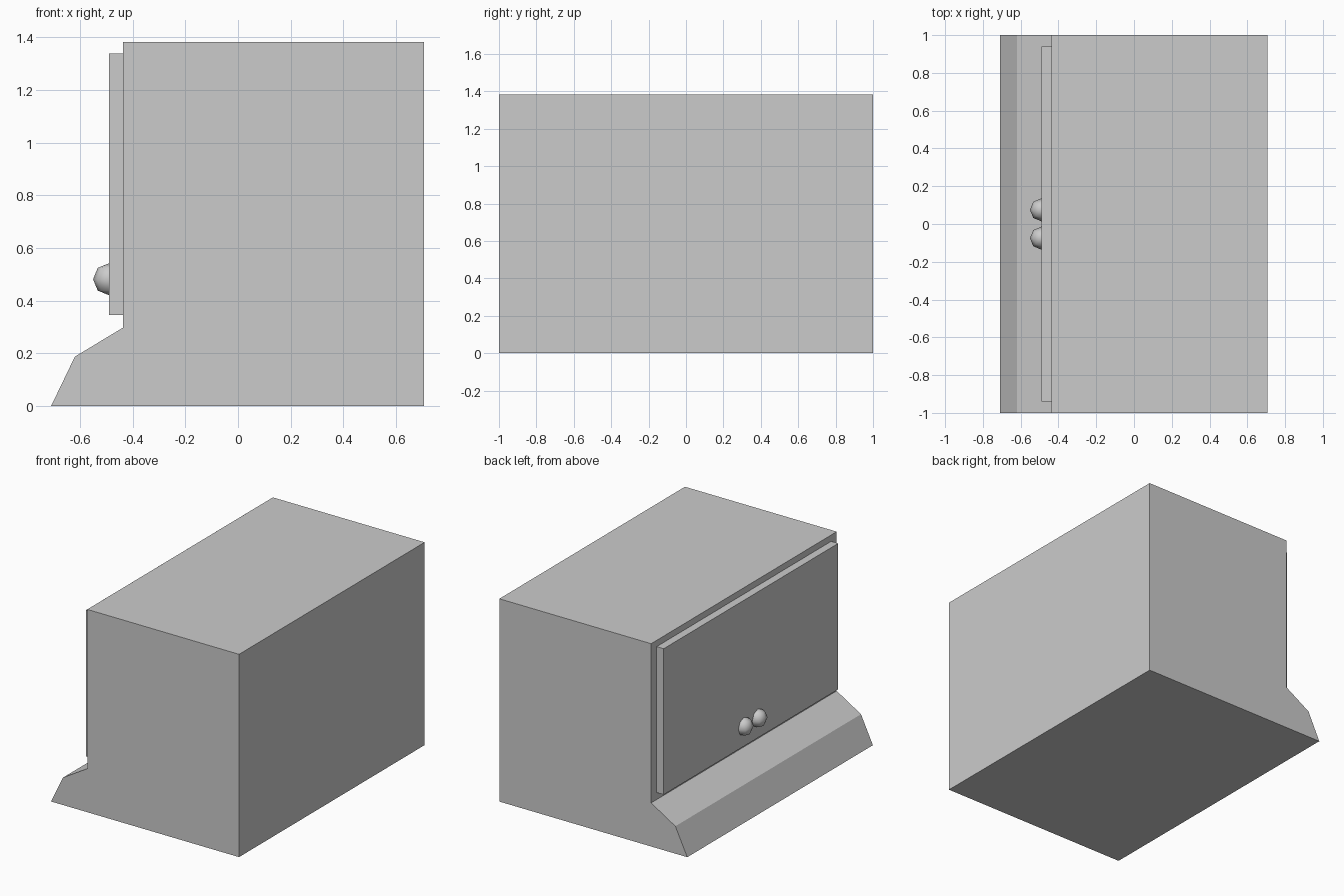
import bpy
import bmesh

cube = bpy.data.objects.get("Cube")
if cube:
    bpy.data.objects.remove(cube, do_unlink=True)

grey = bpy.data.materials.new("light grey")
grey.use_nodes = True
colour = (0.6, 0.6, 0.6, 1)
grey.diffuse_color = colour
grey.node_tree.nodes["Principled BSDF"].inputs["Base Color"].default_value = colour


def add_object(name, bm):
    bmesh.ops.recalc_face_normals(bm, faces=bm.faces)
    mesh = bpy.data.meshes.new(name)
    bm.to_mesh(mesh)
    bm.free()
    mesh.materials.append(grey)
    obj = bpy.data.objects.new(name, mesh)
    bpy.context.collection.objects.link(obj)
    return obj


def extrude_profile(name, points, half_width):
    """Sweep an (x, z) outline along y, centred on y = 0."""
    bm = bmesh.new()
    face = bm.faces.new([bm.verts.new((x, -half_width, z)) for x, z in points])
    result = bmesh.ops.extrude_face_region(bm, geom=[face])
    moved = [v for v in result["geom"] if isinstance(v, bmesh.types.BMVert)]
    bmesh.ops.translate(bm, verts=moved, vec=(0, 2 * half_width, 0))
    return add_object(name, bm)


# Cabinet body with the sloping foot along its door side
wall, door_face = -0.437, -0.49
extrude_profile("cabinet_body", [
    (-0.71, 0), (0.708, 0), (0.708, 1.383),
    (wall, 1.383), (wall, 0.297), (-0.62, 0.187),
], 1.0)

# Raised door panel
extrude_profile("door_panel", [
    (door_face, 0.345), (wall, 0.345), (wall, 1.34), (door_face, 1.34),
], 0.94)

# Pair of round knobs, half sunk into the door
for name, y in (("left_knob", 0.075), ("right_knob", -0.075)):
    bm = bmesh.new()
    bmesh.ops.create_uvsphere(bm, u_segments=8, v_segments=4, radius=0.061)
    for face in bm.faces:
        face.smooth = True
    knob = add_object(name, bm)
    knob.location = (door_face, y, 0.481)
